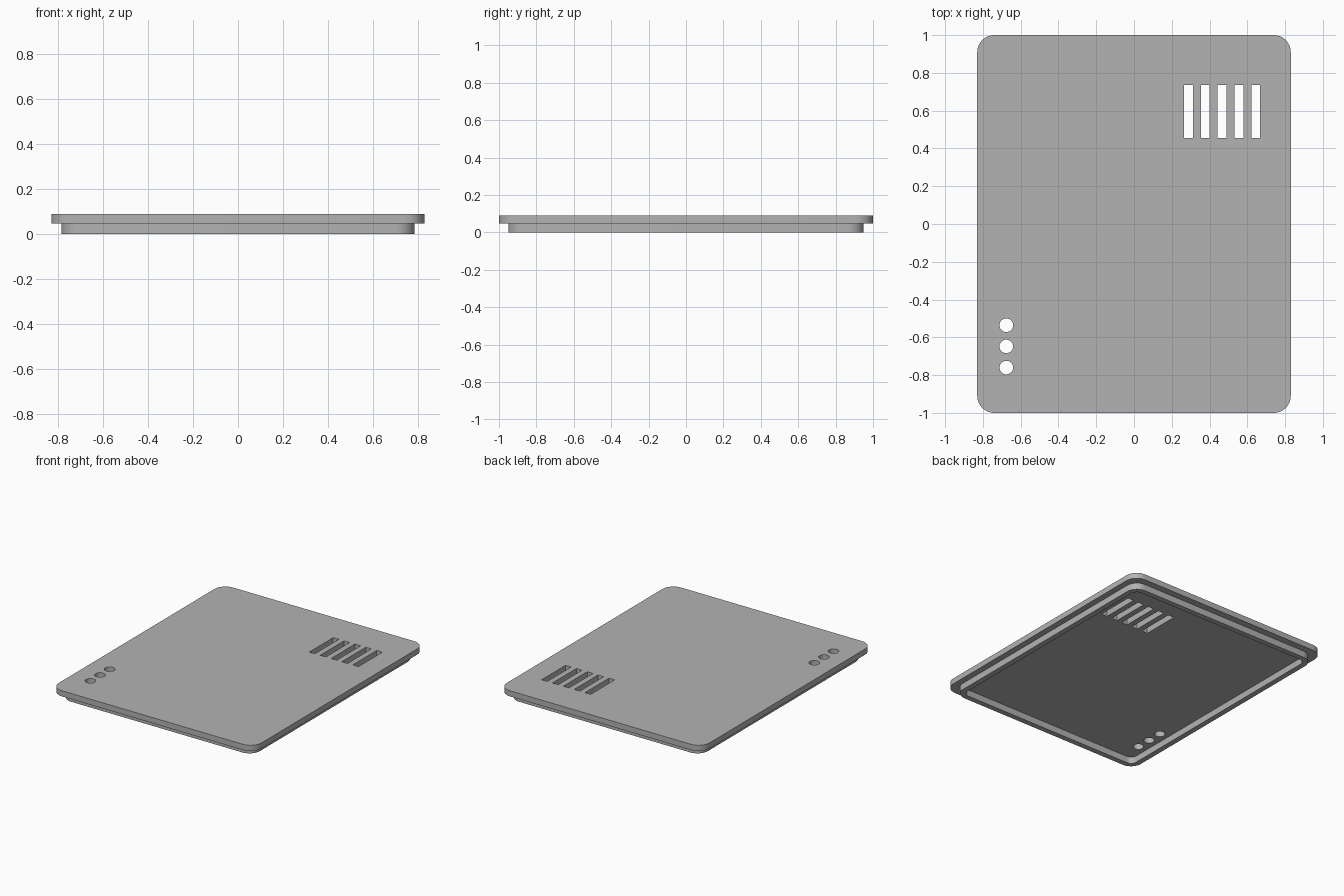
import bpy
import bmesh
from math import cos, sin, pi

STEP_Z, TOP_Z = 0.048, 0.09
SEGMENTS = 10

cube = bpy.data.objects.get("Cube")
if cube:
    bpy.data.objects.remove(cube, do_unlink=True)

grey = bpy.data.materials.new("mid_grey")
grey.use_nodes = True
colour = (0.45, 0.45, 0.45, 1)
grey.diffuse_color = colour
grey.node_tree.nodes["Principled BSDF"].inputs["Base Color"].default_value = colour


def rounded_loop(bm, half_x, half_y, radius, z):
    """Ring of vertices around a rounded rectangle."""
    ring = []
    for corner, (sx, sy) in enumerate([(1, 1), (-1, 1), (-1, -1), (1, -1)]):
        for i in range(SEGMENTS + 1):
            a = (corner + i / SEGMENTS) * pi / 2
            ring.append(bm.verts.new((sx * (half_x - radius) + radius * cos(a),
                                      sy * (half_y - radius) + radius * sin(a), z)))
    return ring


def finish(bm, name):
    bmesh.ops.recalc_face_normals(bm, faces=bm.faces)
    mesh = bpy.data.meshes.new(name)
    bm.to_mesh(mesh)
    bm.free()
    mesh.materials.append(grey)
    obj = bpy.data.objects.new(name, mesh)
    bpy.context.collection.objects.link(obj)
    return obj


# Lid: plate, stepped-in lip and hollow underside as one closed shell
bm = bmesh.new()
outlines = [(0.83, 1.0, 0.09, TOP_Z), (0.83, 1.0, 0.09, STEP_Z),
            (0.785, 0.95, 0.085, STEP_Z), (0.785, 0.95, 0.085, 0),
            (0.745, 0.91, 0.045, 0), (0.745, 0.91, 0.045, STEP_Z)]
rings = [rounded_loop(bm, *o) for o in outlines]
for a, b in zip(rings, rings[1:]):
    for i in range(len(a)):
        j = (i + 1) % len(a)
        bm.faces.new((a[i], a[j], b[j], b[i]))
bm.faces.new(rings[0])
bm.faces.new(rings[-1])
lid = finish(bm, "case_lid")

# Cutters: five vent slots and three round holes
bm = bmesh.new()


def cut_prism(points):
    face = bm.faces.new([bm.verts.new((x, y, 0.02)) for x, y in points])
    out = bmesh.ops.extrude_face_region(bm, geom=[face])["geom"]
    bmesh.ops.translate(bm, vec=(0, 0, 0.1),
                        verts=[v for v in out if isinstance(v, bmesh.types.BMVert)])


for i in range(5):
    x = 0.265 + i * 0.089
    cut_prism([(x, 0.455), (x + 0.047, 0.455), (x + 0.047, 0.735), (x, 0.735)])
for i in range(3):
    y = -0.76 + i * 0.112
    cut_prism([(-0.676 + 0.036 * cos(k * pi / 16), y + 0.036 * sin(k * pi / 16))
               for k in range(32)])
cutter = finish(bm, "opening_cutters")
cutter.hide_render = True

# Cut the openings, then drop the cutters
cut = lid.modifiers.new("openings", "BOOLEAN")
cut.operation = "DIFFERENCE"
cut.solver = "EXACT"
cut.object = cutter
bpy.context.view_layer.objects.active = lid
lid.select_set(True)
bpy.ops.object.modifier_apply(modifier=cut.name)
bpy.data.objects.remove(cutter, do_unlink=True)
bpy.ops.object.shade_smooth_by_angle(angle=pi / 6)
